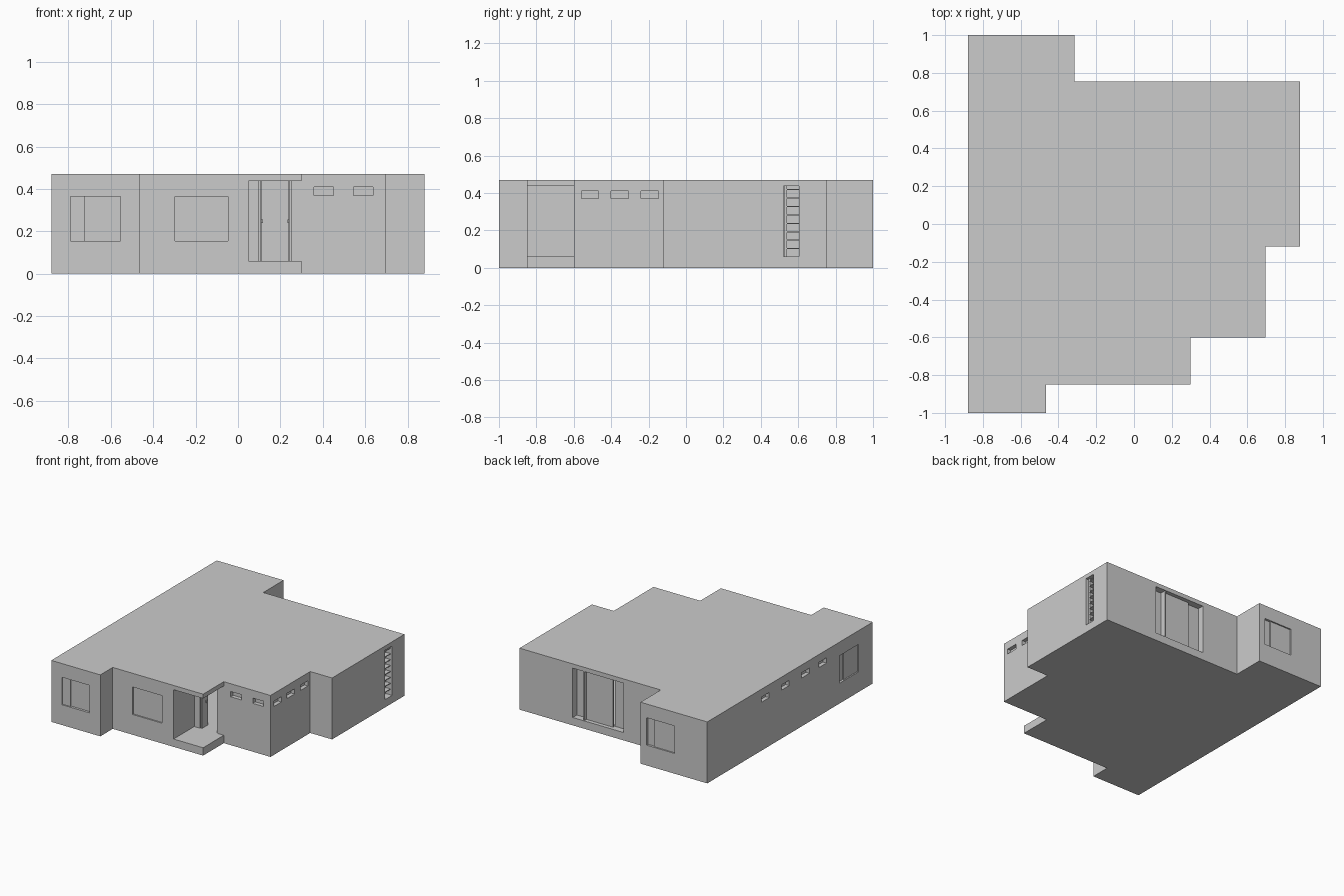
import bpy, bmesh

if "Cube" in bpy.data.objects:
    bpy.data.objects.remove(bpy.data.objects["Cube"])

H, FLOOR, CEIL = 0.47, 0.06, 0.437
WZ0, WZ1 = 0.155, 0.365          # normal window heights
SZ0, SZ1 = 0.37, 0.41            # slot window heights


def add_prism(bm, outline, z0, z1):
    face = bm.faces.new([bm.verts.new((x, y, z0)) for x, y in outline])
    out = bmesh.ops.extrude_face_region(bm, geom=[face])
    vs = [g for g in out["geom"] if isinstance(g, bmesh.types.BMVert)]
    bmesh.ops.translate(bm, verts=vs, vec=(0, 0, z1 - z0))


def add_box(bm, x0, x1, y0, y1, z0, z1):
    add_prism(bm, [(x0, y0), (x1, y0), (x1, y1), (x0, y1)], z0, z1)


def make(name, prisms=(), boxes=()):
    bm = bmesh.new()
    for p in prisms:
        add_prism(bm, *p)
    for b in boxes:
        add_box(bm, *b)
    bmesh.ops.recalc_face_normals(bm, faces=bm.faces)
    me = bpy.data.meshes.new(name)
    bm.to_mesh(me)
    bm.free()
    ob = bpy.data.objects.new(name, me)
    bpy.context.collection.objects.link(ob)
    return ob


# Solid house body from its footprint
footprint = [(-.88, -1), (-.465, -1), (-.465, -.85), (.30, -.85), (.30, -.60),
             (.695, -.60), (.695, -.12), (.88, -.12), (.88, .755),
             (-.315, .755), (-.315, 1), (-.88, 1)]
house = make("house_body", [(footprint, 0, H)])

# Interior space, corner porch and the deeper window sashes
inside = [(-.82, -.94), (-.525, -.94), (-.525, -.79), (-.01, -.79), (-.01, -.54),
          (.635, -.54), (.635, -.06), (.82, -.06), (.82, .695),
          (-.375, .695), (-.375, .94), (-.82, .94)]
rooms = make("room_cutter", [(inside, FLOOR, CEIL)], [
    (.05, .35, -.9, -.6001, FLOOR, CEIL),
    (-.725, -.555, -1.1, -.982, WZ0, WZ1),
    (-.424, -.366, .982, 1.1, WZ0, WZ1),
    (-.95, -.862, -.66, -.60, WZ0, WZ1),
])

# Doorway, sliding door, side opening, windows and high slots
holes = [
    (.10, .25, -.62, -.5, FLOOR, CEIL),
    (.0, .43, .65, .8, FLOOR, CEIL),
    (.78, .92, .52, .605, FLOOR, CEIL),
    (-.79, -.555, -1.1, -.99, WZ0, WZ1),
    (-.297, -.047, -.9, -.84, WZ0, WZ1),
    (-.605, -.366, .99, 1.1, WZ0, WZ1),
    (-.95, -.87, -.83, -.60, WZ0, WZ1),
]
holes += [(x, x + .092, -.65, -.57, SZ0, SZ1) for x in (.358, .546)]
holes += [(.665, .72, y, y + .092, SZ0, SZ1) for y in (-.56, -.40, -.24)]
holes += [(-.92, -.85, y, y + .092, SZ0, SZ1) for y in (.252, .01, -.234, -.44)]
openings = make("opening_cutter", boxes=holes)

bpy.context.view_layer.objects.active = house
for cutter in (rooms, openings):
    cutter.hide_render = True
    mod = house.modifiers.new(cutter.name, 'BOOLEAN')
    mod.operation, mod.solver, mod.object = 'DIFFERENCE', 'EXACT', cutter
    bpy.ops.object.modifier_apply(modifier=mod.name)
    bpy.data.objects.remove(cutter)

# Four sliding panels on alternating tracks
edges = [0, .108, .226, .336, .43]
for i, y in enumerate((.705, .725, .725, .705)):
    make("sliding_panel", boxes=[(edges[i], edges[i + 1], y - .012, y, FLOOR, CEIL)])
make("sliding_post", boxes=[(.334, .344, .706, .75, FLOOR, CEIL)])

# Pair of entrance leaves opened inward, with handles
for side in (-1, 1):
    hx = .175 + side * .067
    make("entrance_leaf", boxes=[(hx - .004, hx + .004, -.595, -.525, FLOOR, CEIL)])
    kx = hx - side * .006
    make("door_handle", boxes=[(kx - .003, kx + .003, -.55, -.53, .24, .255)])

# Louvred side opening
make("louvre_post", boxes=[(.83, .86, .525, .54, FLOOR, CEIL)])
make("louvre_back", boxes=[(.822, .828, .52, .605, FLOOR, CEIL)])
make("louvre_slats", boxes=[(.828, .865, .54, .605, z, z + .006)
                            for z in [.10 + .045 * k for k in range(8)]])
